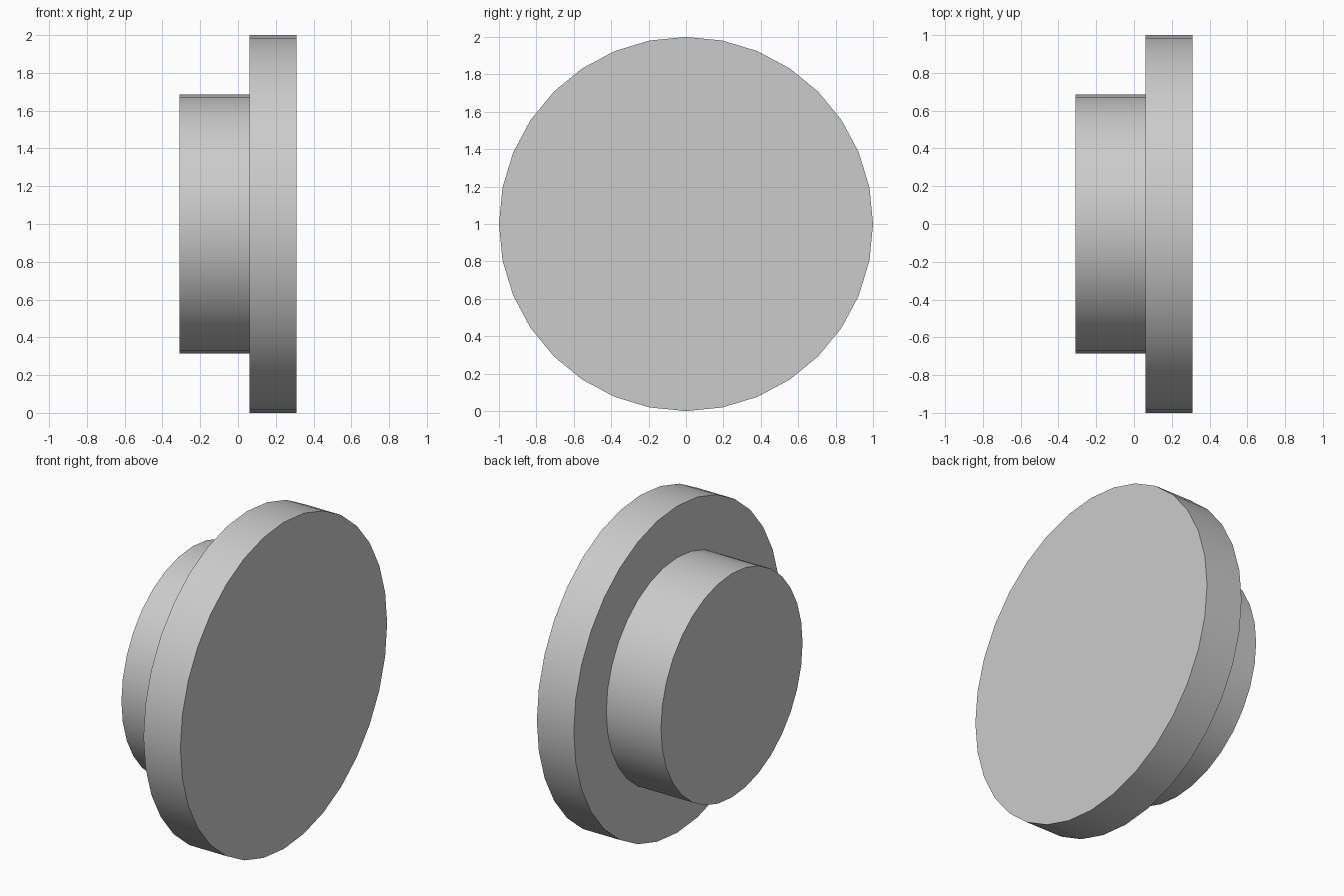
import bpy
from math import pi

cube = bpy.data.objects.get("Cube")
if cube:
    bpy.data.objects.remove(cube, do_unlink=True)

# One plain grey for the whole model
grey = bpy.data.materials.new("plain grey")
grey.use_nodes = True
colour = (0.6, 0.6, 0.6, 1)
grey.diffuse_color = colour
grey.node_tree.nodes["Principled BSDF"].inputs["Base Color"].default_value = colour


def disc(name, radius, x0, x1):
    """Capped cylinder lying along x, from x0 to x1."""
    bpy.ops.mesh.primitive_cylinder_add(
        vertices=32, radius=radius, depth=x1 - x0,
        location=((x0 + x1) / 2, 0, 1), rotation=(0, pi / 2, 0))
    obj = bpy.context.object
    obj.name = name
    obj.data.materials.append(grey)
    bpy.ops.object.transform_apply(location=False, rotation=True, scale=True)
    bpy.ops.object.shade_smooth_by_angle(angle=pi / 6)
    return obj


# Wide flange and the narrower hub behind it
disc("flange", 1.0, 0.06, 0.31)
disc("hub", 0.685, -0.31, 0.06)
